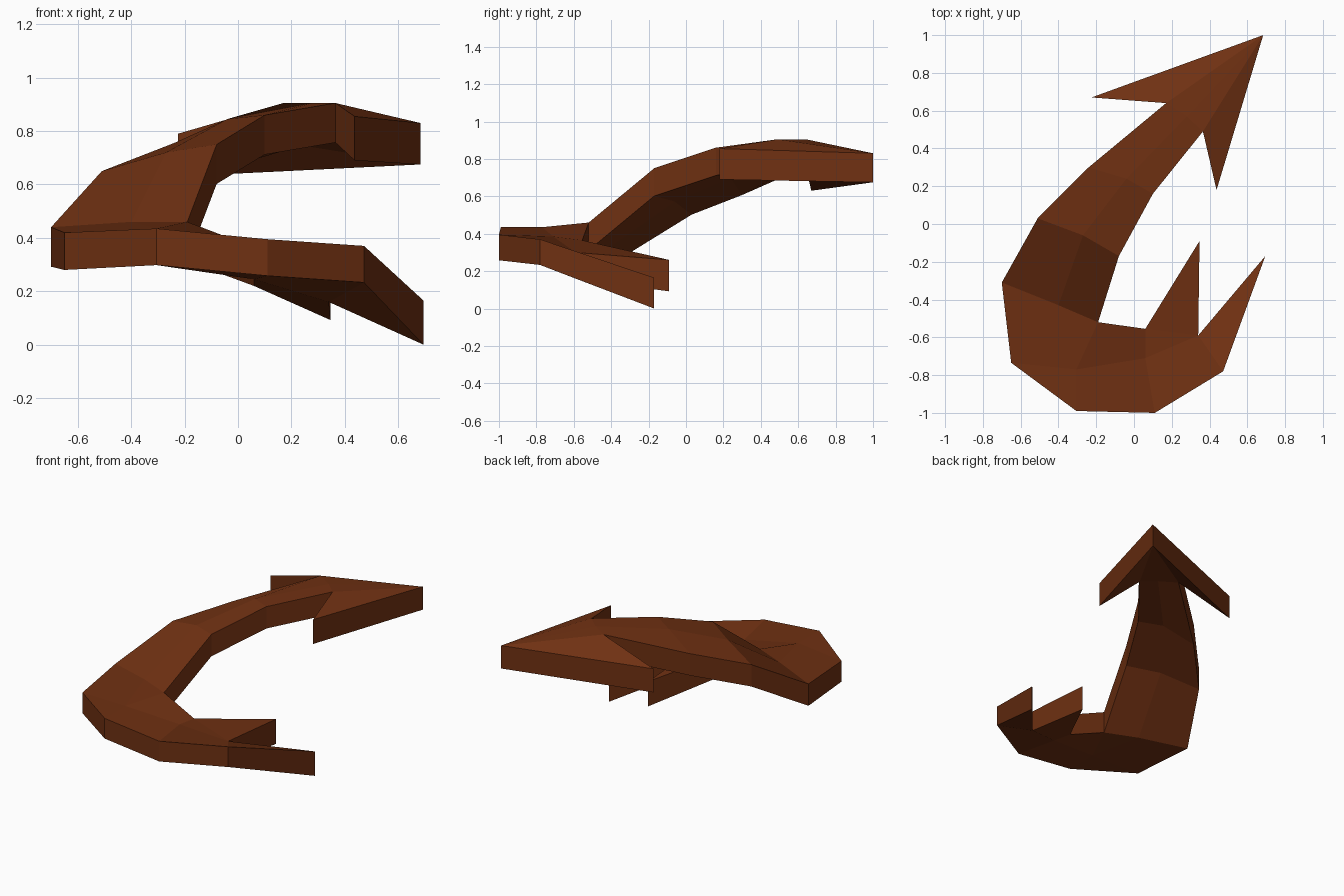
import bpy, bmesh

if "Cube" in bpy.data.objects:
    bpy.data.objects.remove(bpy.data.objects["Cube"])

THICK = 0.148

mat = bpy.data.materials.new("rust_brown")
mat.diffuse_color = (0.16, 0.03, 0.006, 1)
mat.use_nodes = True
mat.node_tree.nodes["Principled BSDF"].inputs["Base Color"].default_value = mat.diffuse_color

bm = bmesh.new()
depth = {}


def pt(x, y, z, t=THICK):
    v = bm.verts.new((x, y, z))
    depth[v] = t
    return v


# Shaft cross rows: outer edge, ridge, inner edge
shaft = [[pt(*p) for p in row] for row in (
    ((0.17, 0.64, 0.905), (0.28, 0.57, 0.905), (0.365, 0.49, 0.905)),
    ((-0.24, 0.30, 0.755), (-0.04, 0.24, 0.845), (0.10, 0.16, 0.86)),
    ((-0.51, 0.03, 0.65), (-0.27, -0.06, 0.72), (-0.08, -0.17, 0.75)),
    ((-0.70, -0.31, 0.44), (-0.40, -0.43, 0.46), (-0.19, -0.52, 0.46)),
)]
faces = []
for a, b in zip(shaft, shaft[1:]):
    for i in range(2):
        faces.append((a[i], b[i], b[i + 1], a[i + 1]))

# Arrowhead: fan from the tip over the barbs and the neck
tip = pt(0.684, 1.0, 0.83, 0.155)
fan = [pt(-0.225, 0.67, 0.79, 0.16), *shaft[0], pt(0.437, 0.18, 0.855, 0.165)]
faces += [(tip, a, b) for a, b in zip(fan, fan[1:])]

# Bend at the bottom of the hook
out, ridge, inn = shaft[-1]
b1 = pt(-0.65, -0.735, 0.42, 0.14)
b2 = pt(-0.305, -0.99, 0.435, 0.137)
b3 = pt(0.11, -1.0, 0.395, 0.137)
b4 = pt(0.472, -0.78, 0.37, 0.137)
m1 = pt(-0.305, -0.77, 0.435, 0.137)
m2 = pt(0.06, -0.71, 0.385, 0.14)
p = pt(0.06, -0.555, 0.365, 0.145)
notch = pt(0.34, -0.59, 0.30, 0.14)
faces += [(out, b1, m1, ridge), (ridge, m1, inn), (b1, b2, m1),
          (b2, b3, m2, m1), (m1, m2, p, inn), (b3, b4, notch, m2),
          (m2, notch, p)]

# Forked tail prongs
faces += [(b4, pt(0.695, -0.17, 0.165, 0.165), notch),
          (notch, pt(0.347, -0.09, 0.26, 0.168), p)]

# Thicken the sheet: mirrored underside and vertical side walls
top = [bm.faces.new(f) for f in faces]
rim = [e for e in bm.edges if len(e.link_faces) == 1]
under = {v: bm.verts.new((v.co.x, v.co.y, v.co.z - t)) for v, t in depth.items()}
for f in top:
    bm.faces.new([under[v] for v in reversed(f.verts)])
for e in rim:
    a, b = e.verts
    bm.faces.new((a, b, under[b], under[a]))
bmesh.ops.recalc_face_normals(bm, faces=bm.faces)

mesh = bpy.data.meshes.new("curved_arrow")
bm.to_mesh(mesh)
bm.free()
mesh.materials.append(mat)
obj = bpy.data.objects.new("curved_arrow", mesh)
bpy.context.collection.objects.link(obj)
